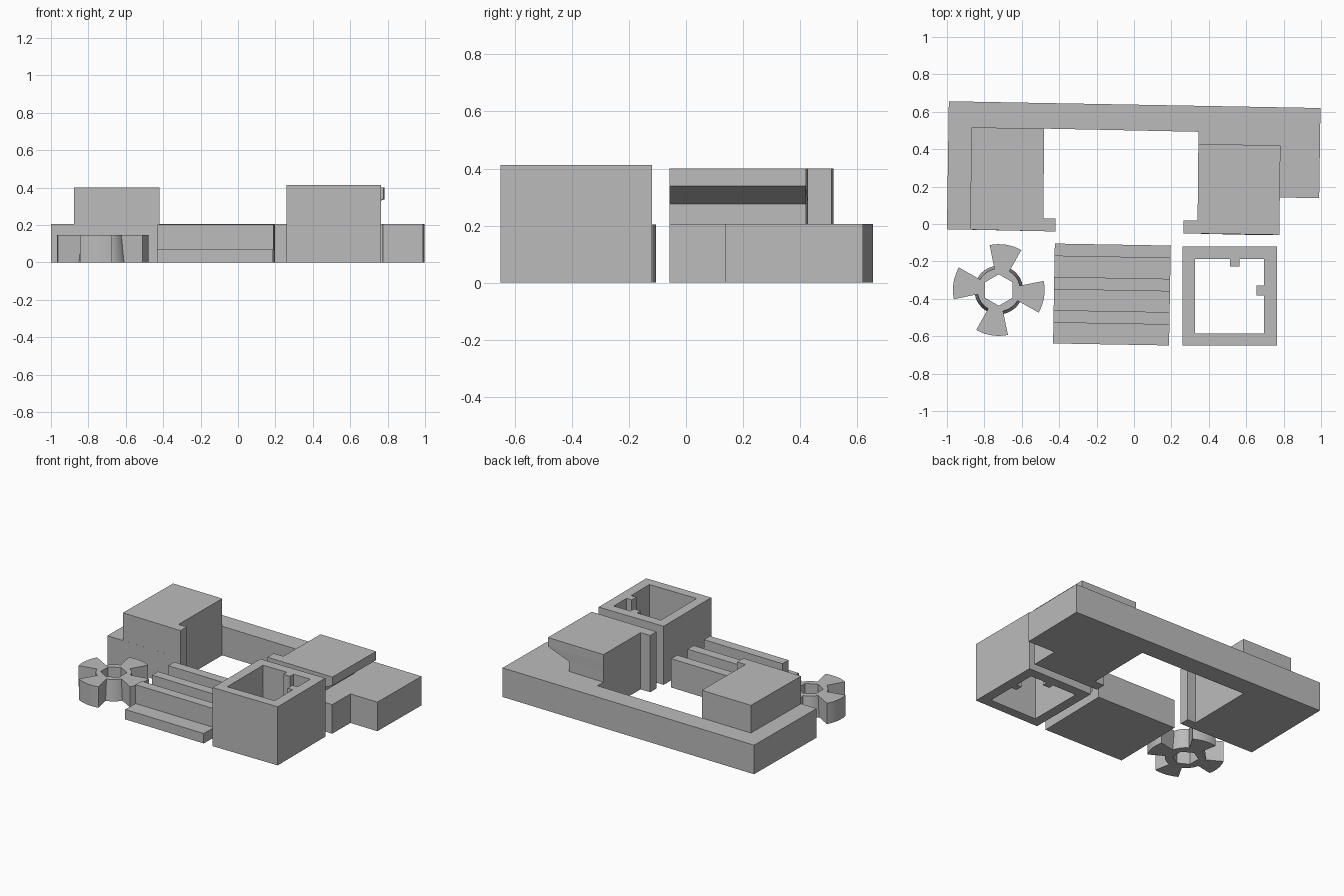
import bpy, bmesh
from math import cos, sin, radians
from mathutils import Matrix, Vector

default = bpy.data.objects.get("Cube")
if default:
    bpy.data.objects.remove(default, do_unlink=True)

grey = bpy.data.materials.new("plain grey")
grey.use_nodes = True
grey.diffuse_color = (0.5, 0.5, 0.5, 1)
grey.node_tree.nodes["Principled BSDF"].inputs["Base Color"].default_value = (0.5, 0.5, 0.5, 1)


def finish(name, bm):
    bmesh.ops.recalc_face_normals(bm, faces=bm.faces)
    mesh = bpy.data.meshes.new(name)
    bm.to_mesh(mesh)
    bm.free()
    mesh.materials.append(grey)
    obj = bpy.data.objects.new(name, mesh)
    bpy.context.collection.objects.link(obj)
    return obj


def prism(loops, height, z=0.0):
    """Extrude an outline, optionally with inner hole loops, straight up."""
    bm = bmesh.new()
    edges = []
    for loop in loops:
        verts = [bm.verts.new((x, y, z)) for x, y in loop]
        edges += [bm.edges.new((a, b)) for a, b in zip(verts, verts[1:] + verts[:1])]
    if len(loops) == 1:
        bm.faces.new(verts)
    else:
        bmesh.ops.triangle_fill(bm, use_beauty=True, edges=edges, normal=(0, 0, 1))
    top = bmesh.ops.extrude_face_region(bm, geom=bm.faces[:])["geom"]
    bmesh.ops.translate(bm, vec=(0, 0, height),
                        verts=[g for g in top if isinstance(g, bmesh.types.BMVert)])
    return bm


def loft(sections):
    """Stack matching outlines given as (z, points) and cap both ends."""
    bm = bmesh.new()
    rings = [[bm.verts.new((x, y, z)) for x, y in pts] for z, pts in sections]
    n = len(rings[0])
    for low, high in zip(rings, rings[1:]):
        for i in range(n):
            j = (i + 1) % n
            bm.faces.new((low[i], low[j], high[j], high[i]))
    bm.faces.new(rings[0])
    bm.faces.new(rings[-1])
    return bm


def rect(x0, x1, y0, y1):
    return [(x0, y0), (x1, y0), (x1, y1), (x0, y1)]


def arc(radius, start, end, steps):
    angles = [radians(start + (end - start) * i / steps) for i in range(steps + 1)]
    return [(radius * cos(a), radius * sin(a)) for a in angles]


# U-shaped base frame
left_flange = [(-0.485, 0.03), (-0.42, 0.03), (-0.42, -0.04)]
right_flange = [(0.265, -0.05), (0.265, 0.02), (0.34, 0.02)]
finish("base_frame", prism([[(-0.99, 0.656), (0.997, 0.62), (0.99, 0.138), (0.778, 0.142),
                             (0.775, -0.058)] + right_flange +
                            [(0.345, 0.493), (-0.48, 0.51)] + left_flange +
                            [(-1.0, -0.028)]], 0.205))

# Raised block on the left-hand arm
finish("tall_block", prism([[(-0.868, 0.517), (-0.48, 0.51)] + left_flange +
                            [(-0.877, -0.03)]], 0.195, 0.205))

# Raised block on the other arm, undercut along its outer side
def hook_section(x):
    return [(x, 0.42), (x - 0.006, -0.058)] + right_flange + [(0.344, 0.428)]

finish("hooked_block", loft([(z, hook_section(x)) for z, x in
                             ((0.205, 0.62), (0.275, 0.62), (0.338, 0.783), (0.4, 0.783))]))

# Ridged plate: a comb profile swept sideways
length, pitch, ridge, low, high = 0.62, 0.178, 0.067, 0.07, 0.203
profile = [(0.267, 0), (-0.267, 0)]
for i in range(3):
    back = -0.267 + pitch * i + pitch - ridge
    profile += [(back - pitch + ridge, low), (back, low), (back, high), (back + ridge, high)]
bm = prism([profile], length, -length / 2)
axes = Matrix(((0, 0, 1), (1, 0, 0), (0, 1, 0))).to_4x4()
bm.transform(Matrix.Translation((-0.118, -0.377, 0)) @ Matrix.Rotation(radians(-1), 4, "Z") @ axes)
finish("ridged_plate", bm)

# Open square sleeve with two keys inside
x0, x1, y0, y1 = 0.327, 0.695, -0.585, -0.188
bore = [(x0, y0), (x1, y0), (x1, -0.382), (0.655, -0.382), (0.655, -0.33), (x1, -0.33),
        (x1, y1), (0.565, y1), (0.565, -0.227), (0.512, -0.227), (0.512, y1), (x0, y1)]
finish("square_sleeve", prism([rect(0.258, 0.765, -0.65, -0.12), bore], 0.413))

# Four-bladed wheel with a tapered hub and a hexagonal hole
outline = []
for k in range(4):
    mid = 81 + 90 * k
    outline += arc(0.245, mid - 20.5, mid + 20.5, 8) + arc(0.13, mid + 20.5, mid + 69.5, 8)
hexagon = arc(0.084, 30, 330, 5)
bm = prism([outline, hexagon], 0.147)
for v in bm.verts:
    if v.co.z > 0.1 and 0.1 < v.co.xy.length < 0.2:
        v.co.xy = v.co.xy * 0.88
bm.transform(Matrix.Translation(Vector((-0.723, -0.353, 0))))
wheel = finish("bladed_wheel", bm)
bpy.ops.object.select_all(action="DESELECT")
wheel.select_set(True)
bpy.context.view_layer.objects.active = wheel
bpy.ops.object.shade_smooth_by_angle(angle=radians(25))
